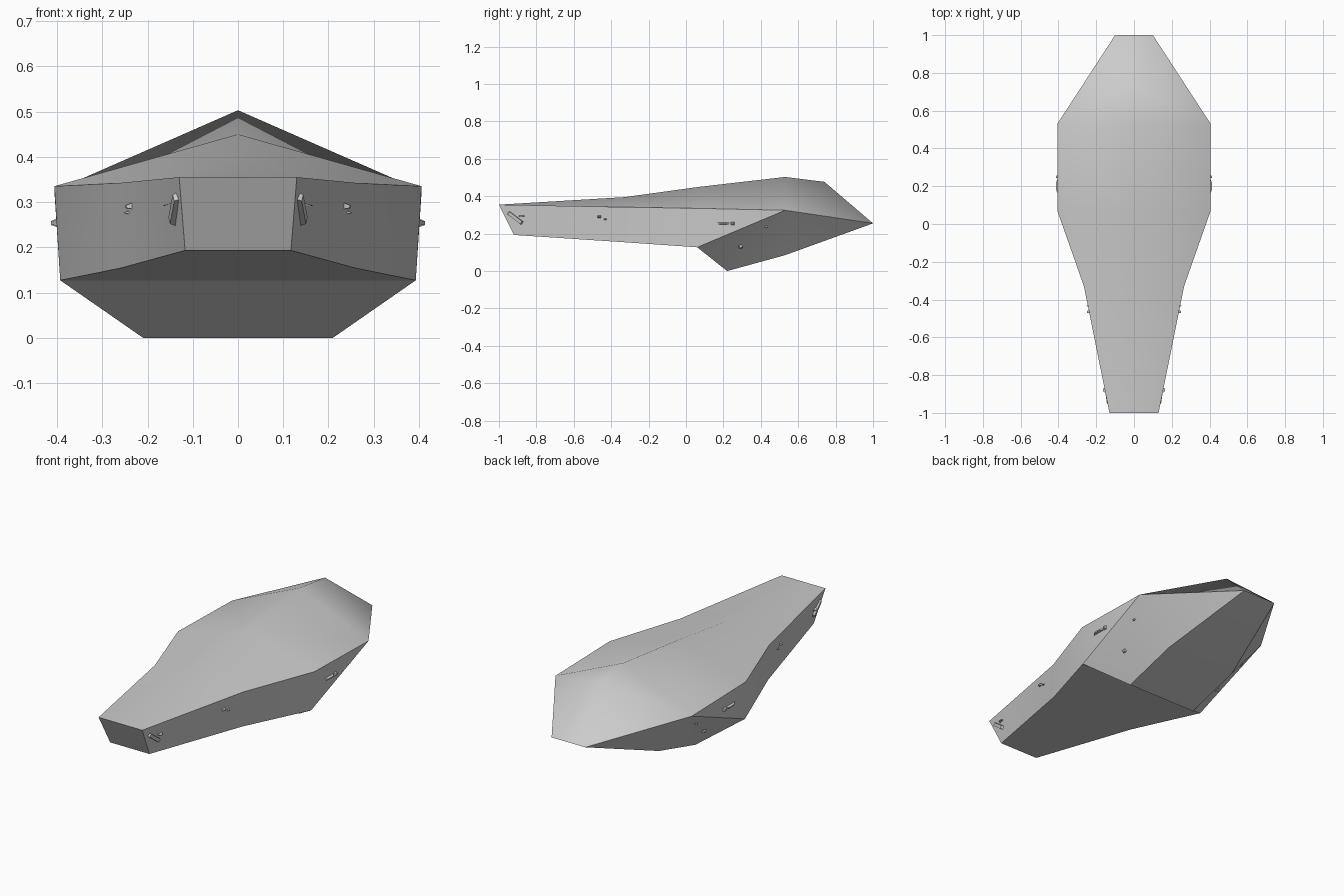
import bpy, bmesh, math
from mathutils import Vector, Matrix
from mathutils.bvhtree import BVHTree

if "Cube" in bpy.data.objects:
    bpy.data.objects.remove(bpy.data.objects["Cube"])


def make_object(name, bm):
    """Turn a right-hand half into a mirrored object."""
    mesh = bpy.data.meshes.new(name)
    bm.to_mesh(mesh)
    bm.free()
    ob = bpy.data.objects.new(name, mesh)
    bpy.context.collection.objects.link(ob)
    mod = ob.modifiers.new("mirror", 'MIRROR')
    mod.use_clip = True
    mod.merge_threshold = 0.0005
    return ob


# Hull profile points, right half: ridge, shoulder, chine, then belly
ridge = [(0, -1, .355), (0, -.33, .395), (0, .07, .45), (0, .53, .503), (0, .74, .477)]
shoulder = [(.13, -1, .355), (.265, -.33, .342), (.406, .07, .335), (.406, .53, .325)]
belly = [(.117, -.92, .193), (.259, -.33, .154), (.393, .06, .127),
         (.21, .22, 0), (.21, .53, .085), (.1, 1, .255)]

bm = bmesh.new()
R = [bm.verts.new(p) for p in ridge]
S = [bm.verts.new(p) for p in shoulder]
B = [bm.verts.new(p) for p in belly]
K = [bm.verts.new((0, p[1], p[2])) for p in belly]

# Roof, front sides and belly as lofted strips
for i in range(3):
    bm.faces.new((R[i], S[i], S[i + 1], R[i + 1]))
for i in range(2):
    bm.faces.new((S[i], B[i], B[i + 1], S[i + 1]))
for i in range(5):
    bm.faces.new((B[i], K[i], K[i + 1], B[i + 1]))
# Nose plate, rear flanks and tail
for f in ((R[0], K[0], B[0], S[0]),
          (S[2], B[2], S[3]), (B[2], B[3], S[3]), (B[3], B[4], S[3]), (B[4], B[5], S[3]),
          (R[3], S[3], R[4]), (S[3], B[5], R[4]), (R[4], B[5], K[5])):
    bm.faces.new(f)
bmesh.ops.recalc_face_normals(bm, faces=bm.faces)
# Keep normals pointing outward on the open half
roof = min(bm.faces, key=lambda f: -f.calc_center_median().z)
roof.normal_update()
if roof.normal.z < 0:
    bmesh.ops.reverse_faces(bm, faces=bm.faces)
tree = BVHTree.FromBMesh(bm)
hull = make_object("hull", bm)
bpy.context.view_layer.objects.active = hull
hull.select_set(True)
bpy.ops.object.shade_smooth_by_angle(angle=math.radians(33))


def stud(name, y, z, length, height, depth, tilt=0, taper=0.3):
    """Small tapered fitting set on the hull flank at (y, z), mirrored to the left."""
    hit, normal, _, _ = tree.ray_cast(Vector((2, y, z)), Vector((-1, 0, 0)))
    if normal.x < 0:
        normal = -normal
    along = Vector((0, 1, 0))
    along = (along - normal * along.dot(normal)).normalized()
    up = normal.cross(along)
    rot = Matrix((along, up, normal)).transposed().to_4x4()
    g = bmesh.new()
    bmesh.ops.create_cone(g, cap_ends=True, segments=4, radius1=.7071, radius2=.7071 * taper,
                          depth=1, matrix=Matrix.Rotation(math.pi / 4, 4, 'Z'))
    g.transform(Matrix.Translation(hit) @ rot @ Matrix.Rotation(math.radians(tilt), 4, 'Z')
                @ Matrix.Diagonal((length, height, depth, 1)))
    return make_object(name, g)


# Fittings along the flanks
stud("nose_fin", -.913, .285, .105, .022, .02, tilt=-36, taper=.8)
stud("nose_pin", -.878, .294, .05, .008, .03)
stud("flank_cone", -.463, .291, .03, .02, .024)
stud("flank_dot", -.432, .277, .02, .01, .016)
stud("side_rail", .2, .254, .13, .02, .024)
stud("side_rail_end", .25, .254, .03, .028, .024)
stud("rear_dot", .43, .238, .022, .014, .018)
stud("lower_cone", .292, .132, .032, .026, .024)
